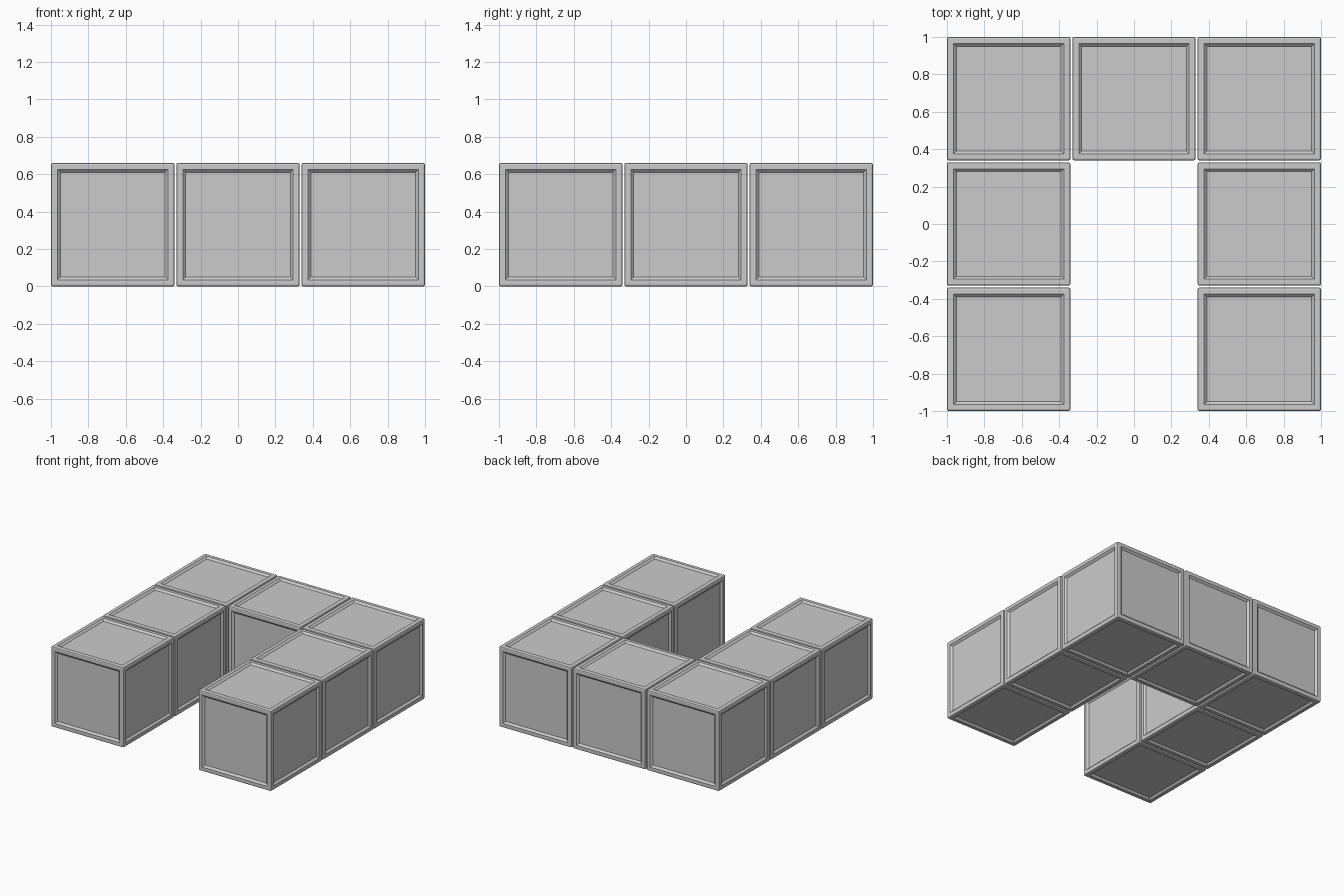
import bpy, bmesh
from mathutils import Matrix

if "Cube" in bpy.data.objects:
    bpy.data.objects.remove(bpy.data.objects["Cube"])

SIZE = 0.66
PITCH = (2 - SIZE) / 2
EDGE = 0.01      # small chamfer on the block edges
FRAME = 0.035    # flat frame inside the chamfer
SLOPE = 0.022    # sloped border around the sunken panel
DEPTH = 0.015


def panel_block_mesh():
    bm = bmesh.new()
    bmesh.ops.create_cube(bm, size=SIZE, matrix=Matrix.Translation((0, 0, SIZE / 2)))
    # softened edges
    bmesh.ops.bevel(bm, geom=bm.edges[:], offset=EDGE, segments=2,
                    profile=0.5, affect='EDGES')
    # frame and sunken panel on each of the six sides
    sides = [f for f in bm.faces if f.calc_area() > 0.1]
    bmesh.ops.inset_individual(bm, faces=sides, thickness=FRAME, depth=0)
    bmesh.ops.inset_individual(bm, faces=sides, thickness=SLOPE, depth=-DEPTH)
    mesh = bpy.data.meshes.new("panel_block")
    bm.to_mesh(mesh)
    bm.free()
    return mesh


# seven blocks in a U shape, open to the front
mesh = panel_block_mesh()
columns = {-1: "left", 0: "middle", 1: "right"}
rows = {-1: "front", 0: "centre", 1: "back"}
for i, col in columns.items():
    for j, row in rows.items():
        if i == 0 and j < 1:
            continue
        block = bpy.data.objects.new(f"{row}_{col}_block", mesh)
        block.location = (i * PITCH, j * PITCH, 0)
        bpy.context.collection.objects.link(block)
